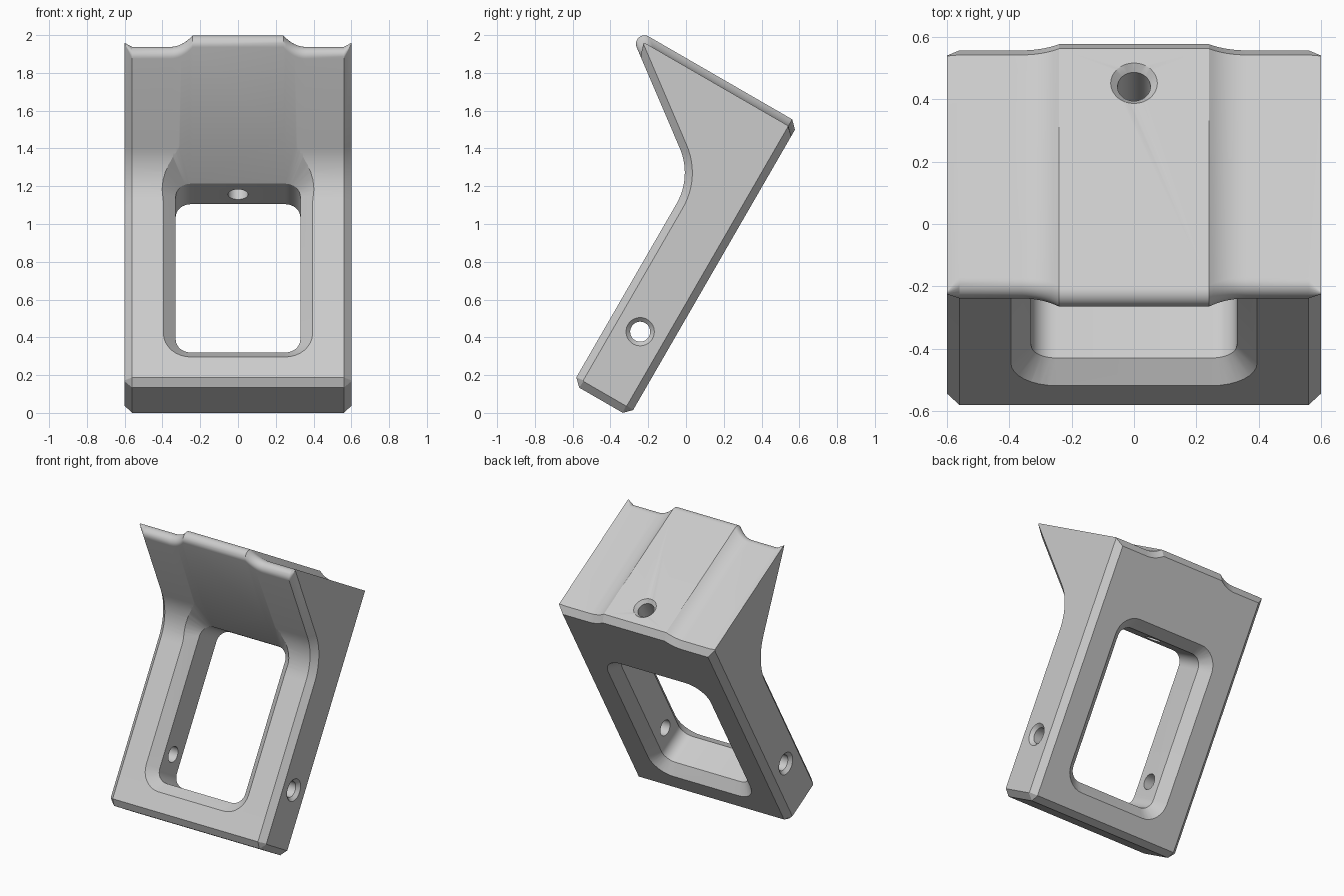
import bpy, bmesh
from math import sin, cos, pi, radians, sqrt
from mathutils import Vector

cube = bpy.data.objects.get("Cube")
if cube:
    bpy.data.objects.remove(cube, do_unlink=True)

# The bracket leans back: u runs along the leaning plate, v is its front normal
TILT_U = Vector((0, 0.5, sqrt(0.75)))
TILT_V = Vector((0, -sqrt(0.75), 0.5))
BOTTOM, TOP, BACK, FRONT = -0.167, 1.627, 0.25, 0.597
CHAMFER, STEP, HALF = 0.04, 0.04, 0.6


def place(x, u, v):
    return Vector((x, 0, 0)) + TILT_U * u + TILT_V * v


def arc(cu, cv, r, start, end, n):
    return [(cu + r * cos(radians(start + (end - start) * i / n)),
             cv + r * sin(radians(start + (end - start) * i / n)))
            for i in range(n + 1)]


def loft(name, rings):
    """Skin a list of equal-length point rings and cap both ends."""
    bm = bmesh.new()
    loops = [[bm.verts.new(p) for p in ring] for ring in rings]
    for a, b in zip(loops, loops[1:]):
        for i in range(len(a)):
            j = (i + 1) % len(a)
            bm.faces.new((a[i], a[j], b[j], b[i]))
    bm.faces.new(loops[0])
    bm.faces.new(loops[-1])
    bmesh.ops.recalc_face_normals(bm, faces=bm.faces)
    mesh = bpy.data.meshes.new(name)
    bm.to_mesh(mesh)
    bm.free()
    obj = bpy.data.objects.new(name, mesh)
    bpy.context.collection.objects.link(obj)
    return obj


def side_profile(x, top, inset):
    """Outline of the bracket at x: foot, bend, overhanging tip, back."""
    c = max(CHAMFER - inset, 0.004)
    r = max(0.045 - inset, 0.005)
    slant = -0.52 - inset
    tip_u = top - r
    tip_v = (slant - r + 0.8 * tip_u) / 0.6
    low, back, front = BOTTOM + inset, BACK + inset, FRONT - inset
    pts = [(low, front - c), (low + c, front)]
    pts += arc(0.933, FRONT + 0.33, 0.33 + inset, -90, -36.87, 12)
    pts += arc(tip_u, tip_v, r, 143.13, 0, 10)
    pts += [(top, back + c), (top - c, back), (low + c, back), (low, back + c)]
    return [place(x, u, v) for u, v in pts]


# Body: sections across the width, with a raised pad down the middle
half = [(HALF, 0, CHAMFER), (HALF - CHAMFER, 0, 0)]
for i in range(9):
    x = 0.36 - 0.12 * i / 8
    half.append((x, 0.2 - sqrt(0.04 - (x - 0.36) ** 2), 0))
stations = [(-x, h, s) for x, h, s in half] + half[::-1]
body = loft("tilted_bracket",
            [side_profile(x, TOP - STEP + h, s) for x, h, s in stations])


def window_ring(v, grow, grow_top):
    """Rounded rectangle outline of the window at depth v."""
    r, w = 0.08 + grow, 0.33 + grow
    lo, hi = 0.062 - grow, 1.094 + grow_top
    corners = [(w - r, hi - r, 0), (r - w, hi - r, 90),
               (r - w, lo + r, 180), (w - r, lo + r, 270)]
    return [place(x, u, v) for cx, cu, a in corners
            for x, u in arc(cx, cu, r, a, a + 90, 8)]


# Window: straight throat flaring out to both faces
cutters = [loft("window_cutter", [
    window_ring(0.15, 0.165, 0.165),
    window_ring(0.315, 0, 0),
    window_ring(0.532, 0, 0),
    window_ring(0.85, 0.318, 0.18)])]


def hole(name, centre, axis, e1, e2, stops):
    """Round cutter whose (distance, radius) stops run along the axis."""
    rings = [[centre + axis * d + (e1 * cos(2 * pi * i / 32)
              + e2 * sin(2 * pi * i / 32)) * r for i in range(32)]
             for d, r in stops]
    return loft(name, rings)


# Countersunk screw holes through both side walls and the top
X = Vector((1, 0, 0))
for side in (-1, 1):
    cutters.append(hole("side_hole_cutter", place(0, 0.251, 0.425), X * side,
                        TILT_U, TILT_V,
                        [(0.2, 0.053), (HALF - 0.022, 0.053),
                         (HALF, 0.075), (HALF + 0.05, 0.125)]))
cutters.append(hole("top_hole_cutter", place(0, 0, 0.418), TILT_U, X, TILT_V,
                    [(1.0, 0.053), (TOP - 0.022, 0.053),
                     (TOP, 0.075), (TOP + 0.05, 0.125)]))

bpy.ops.object.select_all(action='DESELECT')
bpy.context.view_layer.objects.active = body
body.select_set(True)
for cutter in cutters:
    cutter.hide_render = True
    mod = body.modifiers.new("cut", 'BOOLEAN')
    mod.operation = 'DIFFERENCE'
    mod.solver = 'EXACT'
    mod.object = cutter
    bpy.ops.object.modifier_apply(modifier=mod.name)
    bpy.data.objects.remove(cutter, do_unlink=True)

# Plain grey finish
grey = bpy.data.materials.new("plain_grey")
grey.use_nodes = True
colour = (0.6, 0.6, 0.6, 1)
grey.diffuse_color = colour
grey.node_tree.nodes["Principled BSDF"].inputs["Base Color"].default_value = colour
body.data.materials.clear()
body.data.materials.append(grey)
bpy.ops.object.shade_smooth_by_angle(angle=radians(25))
